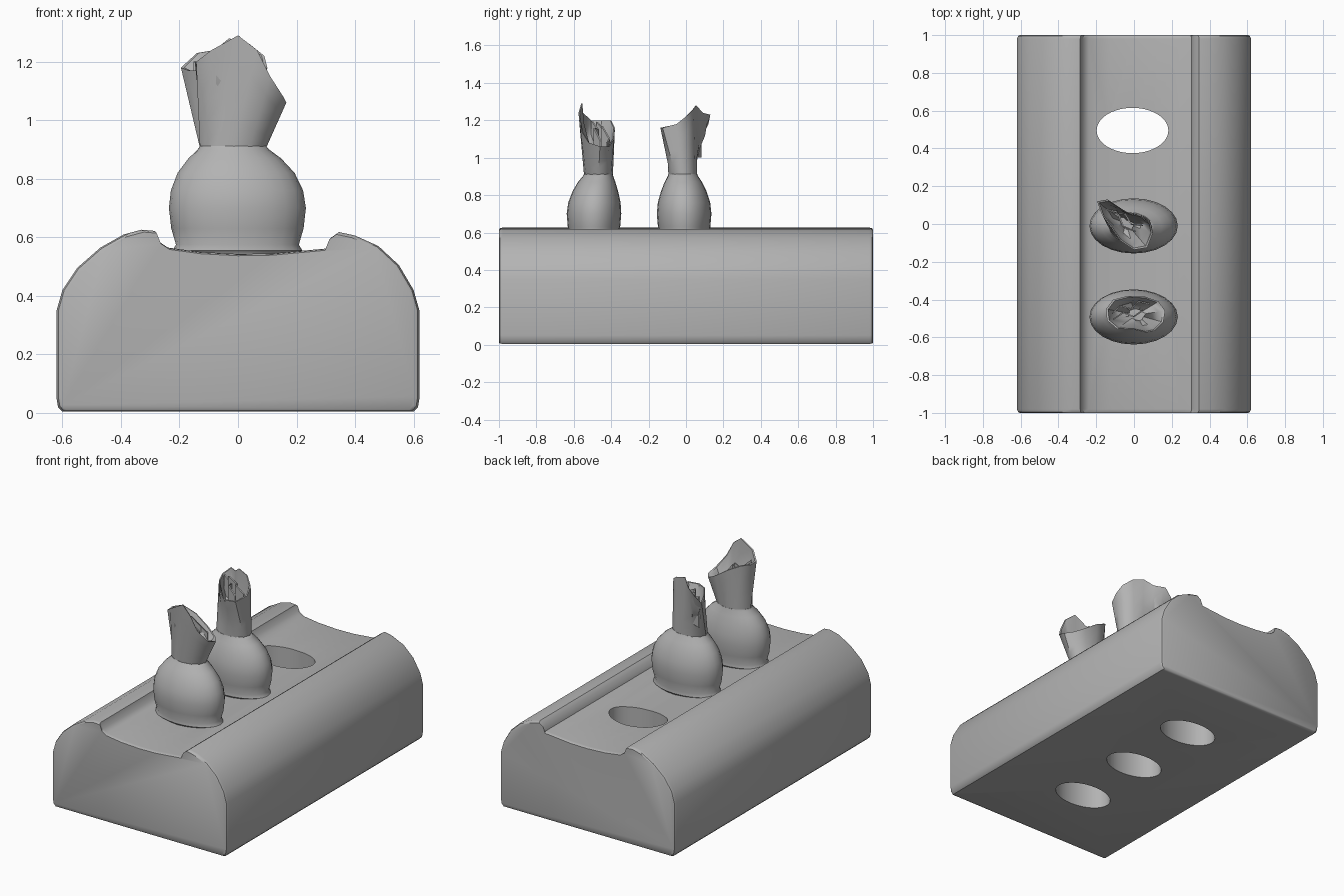
import bpy, bmesh, math, random
from mathutils import Vector

random.seed(4)
if "Cube" in bpy.data.objects:
    bpy.data.objects.remove(bpy.data.objects["Cube"], do_unlink=True)

grey = bpy.data.materials.new("plain grey")
grey.use_nodes = True
GREY = (0.45, 0.45, 0.45, 1)
grey.diffuse_color = GREY
grey.node_tree.nodes["Principled BSDF"].inputs["Base Color"].default_value = GREY


def loft(name, rings, cap_start=True, cap_end=True, angle=40):
    """Skin a list of equal-length closed rings."""
    bm = bmesh.new()
    vs = [[bm.verts.new(p) for p in ring] for ring in rings]
    n = len(rings[0])
    for a, b in zip(vs, vs[1:]):
        for i in range(n):
            j = (i + 1) % n
            bm.faces.new((a[i], a[j], b[j], b[i]))
    if cap_start:
        bm.faces.new(vs[0][::-1])
    if cap_end:
        bm.faces.new(vs[-1])
    bmesh.ops.recalc_face_normals(bm, faces=bm.faces)
    mesh = bpy.data.meshes.new(name)
    bm.to_mesh(mesh)
    bm.free()
    mesh.materials.append(grey)
    obj = bpy.data.objects.new(name, mesh)
    bpy.context.collection.objects.link(obj)
    smooth(obj, angle)
    return obj


def smooth(obj, angle):
    bpy.ops.object.select_all(action='DESELECT')
    obj.select_set(True)
    bpy.context.view_layer.objects.active = obj
    bpy.ops.object.shade_smooth_by_angle(angle=math.radians(angle))


def ellipse(cx, cy, z, rx, ry, n):
    return [(cx + rx * math.cos(2 * math.pi * i / n),
             cy + ry * math.sin(2 * math.pi * i / n), z) for i in range(n)]


# Block: rounded shoulders with a shallow channel along the top
profile = [(-0.6, 0.004), (-0.615, 0.02), (-0.62, 0.05), (-0.62, 0.35), (-0.6, 0.42),
           (-0.55, 0.495), (-0.47, 0.565), (-0.39, 0.61), (-0.33, 0.626), (-0.285, 0.622),
           (-0.27, 0.585), (-0.24, 0.565), (-0.13, 0.55), (0, 0.543), (0.12, 0.545),
           (0.24, 0.556), (0.305, 0.562), (0.32, 0.6), (0.345, 0.618), (0.4, 0.606),
           (0.48, 0.57), (0.55, 0.505), (0.6, 0.42), (0.62, 0.35), (0.62, 0.05),
           (0.615, 0.02), (0.6, 0.004)]
rings = []
for y, s in ((-1, 0.975), (-0.995, 0.99), (-0.98, 1), (0.98, 1), (0.995, 0.99), (1, 0.975)):
    rings.append([(x * s, y, 0.3 + (z - 0.3) * s) for x, z in profile])
block = loft("block", rings)

# Three oval holes right through the block
for y in (-0.49, -0.01, 0.495):
    cutter = loft("hole_cutter", [ellipse(-0.008, y, z, 0.19, 0.12, 40) for z in (-0.2, 0.9)])
    cutter.hide_render = True
    mod = block.modifiers.new("hole", 'BOOLEAN')
    mod.object = cutter
    mod.operation = 'DIFFERENCE'
    mod.solver = 'EXACT'
    bpy.context.view_layer.objects.active = block
    bpy.ops.object.modifier_apply(modifier=mod.name)
    bpy.data.objects.remove(cutter, do_unlink=True)
smooth(block, 35)

# Bulb outline: height, half width, half depth, blend towards the neck centre
BULB = [(0.50, 0.186, 0.117, 0), (0.545, 0.2, 0.123, 0), (0.555, 0.222, 0.133, 0),
        (0.575, 0.21, 0.13, 0), (0.63, 0.226, 0.14, 0), (0.70, 0.234, 0.146, 0),
        (0.76, 0.226, 0.14, 0.1), (0.82, 0.2, 0.122, 0.3), (0.87, 0.158, 0.1, 0.6),
        (0.90, 0.122, 0.082, 0.9), (0.912, 0.113, 0.077, 1)]

# Torn rims of the two stems, anticlockwise from +x
FRONT_RIM = [(0.165, -0.46, 1.06), (0.13, -0.41, 1.06), (0.06, -0.385, 1.1),
             (-0.03, -0.38, 1.16), (-0.11, -0.4, 1.2), (-0.148, -0.45, 1.2),
             (-0.143, -0.51, 1.2), (-0.09, -0.555, 1.24), (0, -0.56, 1.29),
             (0.065, -0.575, 1.24), (0.11, -0.565, 1.15), (0.155, -0.52, 1.08)]
BACK_RIM = [(0.1, -0.05, 1.18), (0.09, 0, 1.22), (0.04, 0.04, 1.26),
            (-0.03, 0.055, 1.28), (-0.08, 0.09, 1.24), (-0.14, 0.13, 1.23),
            (-0.195, 0.12, 1.18), (-0.17, 0.05, 1.17), (-0.12, -0.02, 1.17),
            (-0.07, -0.09, 1.17), (0, -0.137, 1.16), (0.07, -0.125, 1.16)]


def stem(name, cx, cy, rim):
    """Open torn cup rising from the neck, with a crumpled inside."""
    n = len(rim)
    neck = [Vector(p) for p in ellipse(cx, cy, 0.905, 0.113, 0.077, n)]
    rim = [Vector(p) for p in rim]
    mid = sum(rim, Vector()) / n
    outer = [[a.lerp(b, t) for a, b in zip(neck, rim)] for t in (0, 0.25, 0.5, 0.75, 1)]
    inner = []
    for shrink, floor_mix in ((0.93, 0.0), (0.8, 0.45), (0.6, 0.75), (0.3, 0.95)):
        ring = []
        for k, p in enumerate(rim):
            q = mid.lerp(p, shrink + (random.uniform(-0.08, 0.05) if floor_mix else 0))
            q.z = p.z + (1.02 - p.z) * floor_mix
            if floor_mix:
                q.z += 0.018 * (-1) ** k
            ring.append(q)
        inner.append(ring)
    loft(name, outer + inner, cap_start=False, angle=42)
    return mid


def crumpled_leaf(name, start, end, low, heights):
    """Thin folded sheet standing inside a stem, zigzagging from start to end."""
    a, b = Vector((*start, 0)), Vector((*end, 0))
    side = (b - a).normalized().cross(Vector((0, 0, 1)))
    rings = []
    for i, h in enumerate(heights):
        c = a.lerp(b, i / (len(heights) - 1)) + side * 0.014 * (-1) ** i
        o = side * 0.004
        rings.append([(c - o) + Vector((0, 0, low)), (c + o) + Vector((0, 0, low)),
                      (c + o) + Vector((0, 0, h)), (c - o) + Vector((0, 0, h))])
    loft(name, rings, angle=25)


# Front and back bulbs with their stems
for label, by, nx, ny, rim in (("front", -0.492, -0.017, -0.468, FRONT_RIM),
                               ("back", -0.01, -0.017, -0.017, BACK_RIM)):
    loft(label + "_bulb", [ellipse(nx * t - 0.002 * (1 - t), by + (ny - by) * t, z, rx, ry, 24)
                           for z, rx, ry, t in BULB], angle=50)
    stem(label + "_stem", nx, ny, rim)

# Folded leaves inside the stems
crumpled_leaf("front_leaf_a", (-0.12, -0.46), (0.08, -0.41), 0.98, (1.19, 1.14, 1.17, 1.1, 1.08))
crumpled_leaf("front_leaf_b", (-0.11, -0.49), (0.05, -0.47), 0.98, (1.2, 1.15, 1.16, 1.09))
crumpled_leaf("back_leaf_a", (-0.14, 0.09), (0.0, -0.05), 1.0, (1.2, 1.17, 1.19, 1.15))
crumpled_leaf("back_leaf_b", (-0.1, 0.07), (0.04, -0.02), 1.0, (1.21, 1.18, 1.2, 1.16))
